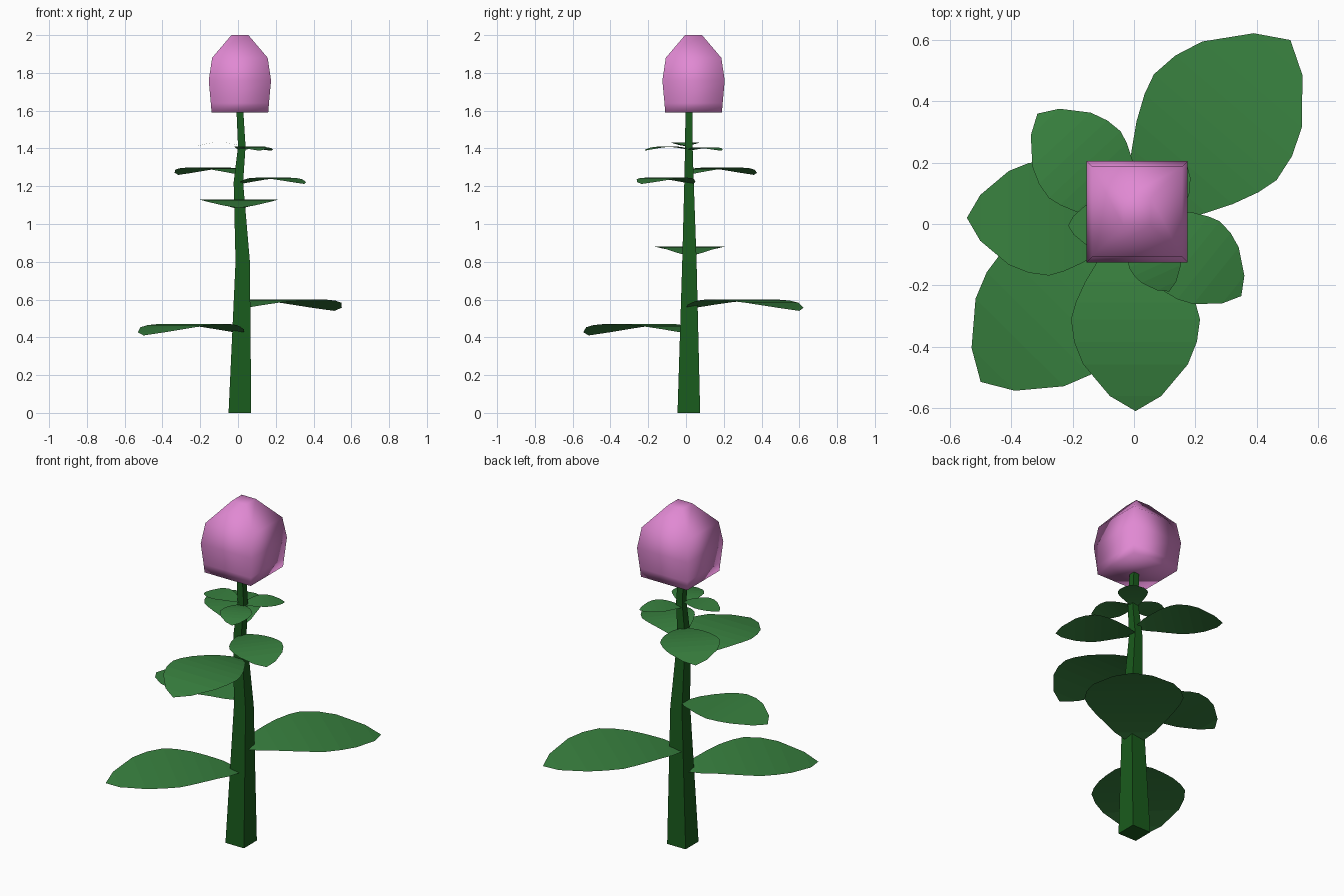
import bpy
import math

if "Cube" in bpy.data.objects:
    bpy.data.objects.remove(bpy.data.objects["Cube"])


def material(name, color):
    m = bpy.data.materials.new(name)
    m.diffuse_color = color
    m.use_nodes = True
    m.node_tree.nodes["Principled BSDF"].inputs["Base Color"].default_value = m.diffuse_color
    return m


def make_object(name, verts, faces, mat, smooth=False):
    mesh = bpy.data.meshes.new(name)
    mesh.from_pydata(verts, [], faces)
    mesh.polygons.foreach_set("use_smooth", [smooth] * len(faces))
    mesh.materials.append(mat)
    mesh.update()
    obj = bpy.data.objects.new(name, mesh)
    bpy.context.collection.objects.link(obj)
    return obj


def square_loft(name, rings, mat, smooth=False):
    """Capped square tube; each ring is (centre x, centre y, z, half width)."""
    verts = [(x + sx * h, y + sy * h, z) for x, y, z, h in rings
             for sx, sy in ((-1, -1), (1, -1), (1, 1), (-1, 1))]
    faces = [(3, 2, 1, 0)]
    for r in range(len(rings) - 1):
        a = r * 4
        for i in range(4):
            j = (i + 1) % 4
            faces.append((a + i, a + j, a + 4 + j, a + 4 + i))
    n = len(verts)
    faces.append((n - 4, n - 3, n - 2, n - 1))
    return make_object(name, verts, faces, mat, smooth)


# Leaf outline: fraction along the length, half width relative to the length
OUTLINE = [(0, 0.04), (0.1, 0.14), (0.21, 0.21), (0.31, 0.27), (0.42, 0.32),
           (0.51, 0.345), (0.63, 0.328), (0.75, 0.28), (0.92, 0.137)]


def leaf(name, base, tip, heights, mat):
    """Thin sheet arched along its length; heights = base, middle, tip."""
    (bx, by), (tx, ty) = base, tip
    length = math.hypot(tx - bx, ty - by)
    dx, dy = (tx - bx) / length, (ty - by) / length
    z0, z1, z2 = heights

    def point(t, w):
        z = (z0 * 2 * (t - 0.5) * (t - 1) + z1 * 4 * t * (1 - t)
             + z2 * 2 * t * (t - 0.5))
        return (bx + length * (dx * t - dy * w),
                by + length * (dy * t + dx * w), z)

    verts = []
    for t, w in OUTLINE:
        verts += [point(t, w), point(t, 0), point(t, -w)]
    faces = []
    for r in range(len(OUTLINE) - 1):
        a = r * 3
        for i in (a, a + 1):
            faces.append((i, i + 3 - 0, i + 4, i + 1)[::-1])
    n = len(verts)
    verts.append(point(1, 0))
    faces += [(n - 2, n - 3, n), (n - 1, n - 2, n)]
    obj = make_object(name, verts, faces, mat)
    # all upper sides face up
    for p in obj.data.polygons:
        if p.normal.z < 0:
            p.flip()
    return obj


stem_green = material("stem_green", (0.01, 0.105, 0.012, 1))
leaf_green = material("leaf_green", (0.04, 0.22, 0.05, 1))
pink = material("petal_pink", (0.75, 0.25, 0.65, 1))

# Slightly crooked, tapering square stem
square_loft("stem", [(0.01, 0.015, 0, 0.06), (0.025, 0.018, 0.8, 0.038),
                     (0.002, 0.016, 1.22, 0.025), (0.02, 0.015, 1.41, 0.02),
                     (0.01, 0.015, 1.6, 0.018)], stem_green)

# Square, rounded flower bud
square_loft("flower_bud", [(0.01, 0.04, 1.59, 0.15), (0.01, 0.04, 1.64, 0.154),
                           (0.01, 0.04, 1.76, 0.165), (0.01, 0.04, 1.88, 0.147),
                           (0.01, 0.04, 2.0, 0.045)], pink, True)

# Leaves spiralling up the stem, smaller towards the top
LEAVES = [
    ((0.01, 0.0), (-0.50, -0.515), (0.425, 0.47, 0.41)),
    ((0.01, 0.02), (0.51, 0.60), (0.555, 0.60, 0.54)),
    ((0.0, 0.02), (-0.545, 0.02), (0.835, 0.88, 0.845)),
    ((0.005, 0.0), (0.005, -0.61), (1.085, 1.13, 1.085)),
    ((0.0, 0.02), (-0.315, 0.36), (1.265, 1.298, 1.26)),
    ((0.02, 0.03), (0.35, -0.235), (1.215, 1.245, 1.212)),
    ((0.01, 0.0), (-0.215, -0.005), (1.415, 1.432, 1.412)),
    ((0.01, 0.01), (0.115, -0.22), (1.395, 1.41, 1.388)),
    ((0.01, 0.02), (0.175, 0.185), (1.39, 1.405, 1.388)),
]
for i, (base, tip, heights) in enumerate(LEAVES):
    leaf(f"leaf_{i + 1}", base, tip, heights, leaf_green)
